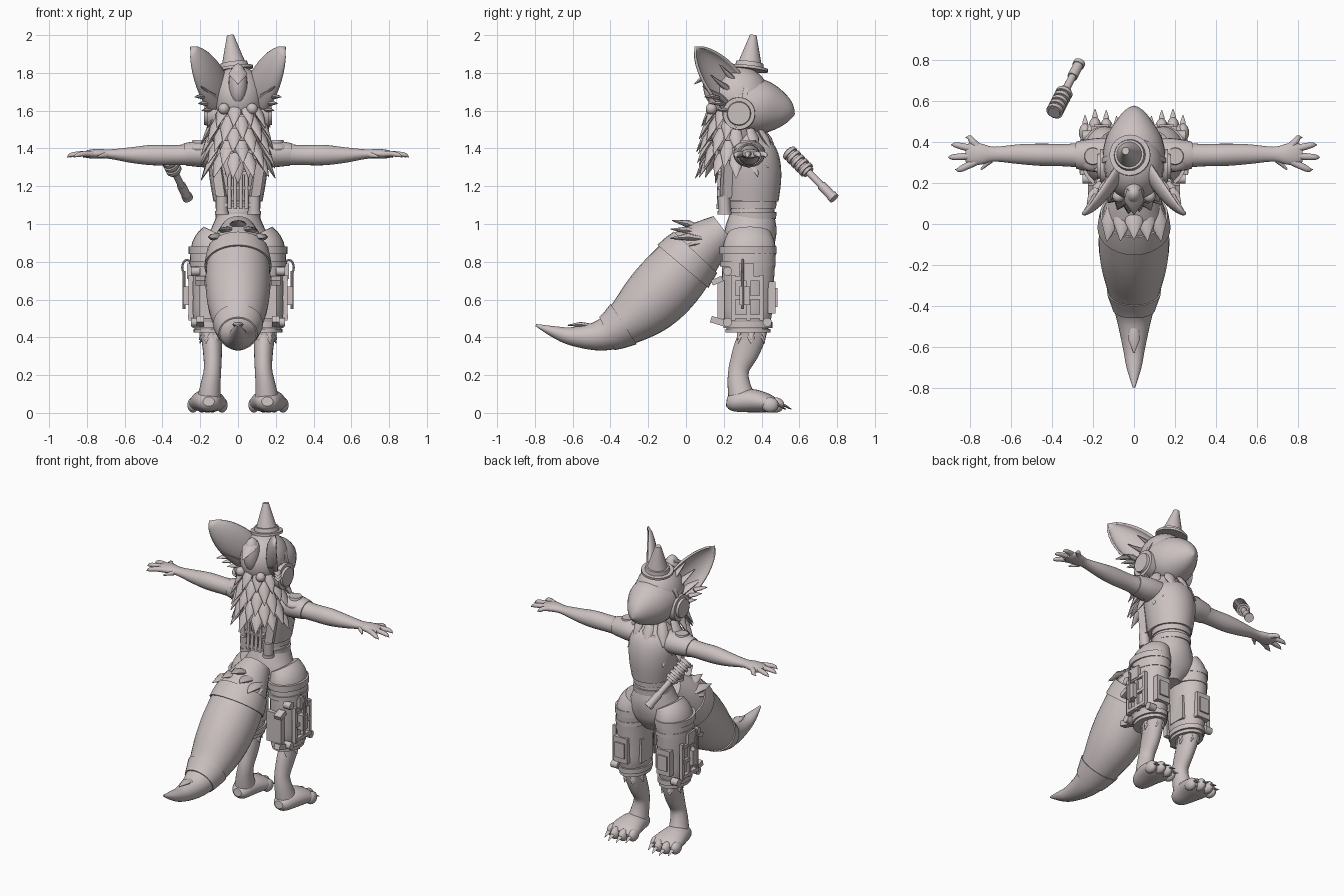
import bpy, bmesh, math, random
from mathutils import Vector, Matrix, Euler

random.seed(4)
cube = bpy.data.objects.get("Cube")
if cube:
    bpy.data.objects.remove(cube)

clay = bpy.data.materials.new("pale_rose_grey")
clay.use_nodes = True
colour = (0.6, 0.53, 0.53, 1)
clay.diffuse_color = colour
clay.node_tree.nodes["Principled BSDF"].inputs["Base Color"].default_value = colour
X, Y, Z = Vector((1, 0, 0)), Vector((0, 1, 0)), Vector((0, 0, 1))


def finish(bm, name, mirror=False, angle=40, thick=0):
    bmesh.ops.recalc_face_normals(bm, faces=bm.faces)
    mesh = bpy.data.meshes.new(name)
    bm.to_mesh(mesh)
    bm.free()
    mesh.materials.append(clay)
    ob = bpy.data.objects.new(name, mesh)
    bpy.context.scene.collection.objects.link(ob)
    bpy.ops.object.select_all(action='DESELECT')
    ob.select_set(True)
    bpy.context.view_layer.objects.active = ob
    bpy.ops.object.shade_smooth_by_angle(angle=math.radians(angle))
    if thick:
        ob.modifiers.new("thickness", 'SOLIDIFY').thickness = thick
    if mirror:
        ob.modifiers.new("mirror", 'MIRROR')
    return ob


def spline(pts, steps=4):
    """Catmull-Rom through (x, y, z, radius_u, radius_v) rings."""
    out = []
    for i in range(len(pts) - 1):
        a, b, c, d = pts[max(i - 1, 0)], pts[i], pts[i + 1], pts[min(i + 2, len(pts) - 1)]
        for s in range(steps):
            t = s / steps
            out.append([q + t / 2 * (r - p + t * (2 * p - 5 * q + 4 * r - e + t * (3 * (q - r) + e - p)))
                        for p, q, r, e in zip(a, b, c, d)])
    return out + [list(pts[-1])]


def tube(bm, rings, side=X, n=20):
    """Loft elliptical rings; radius_u lies along the side axis."""
    loops = []
    for i, r in enumerate(rings):
        t = Vector(rings[min(i + 1, len(rings) - 1)][:3]) - Vector(rings[max(i - 1, 0)][:3])
        v = t.cross(side).normalized()
        u = v.cross(t).normalized()
        c, ru, rv = Vector(r[:3]), max(r[3], .002), max(r[4], .002)
        loops.append([bm.verts.new(c + u * ru * math.cos(k * math.tau / n) + v * rv * math.sin(k * math.tau / n))
                      for k in range(n)])
    for a, b in zip(loops, loops[1:]):
        for k in range(n):
            bm.faces.new((a[k], a[(k + 1) % n], b[(k + 1) % n], b[k]))
    bm.faces.new(loops[0])
    bm.faces.new(loops[-1][::-1])


def rod(bm, a, b, r1, r2=None, n=14):
    d = (Vector(b) - Vector(a)).normalized()
    r2 = r1 if r2 is None else r2
    tube(bm, [(*a, r1, r1), (*b, r2, r2)], Y if abs(d.y) < .8 else X, n)


def ball(bm, c, r):
    bmesh.ops.create_uvsphere(bm, u_segments=20, v_segments=12, radius=1,
                              matrix=Matrix.LocRotScale(Vector(c), None, Vector(r)))


def box(bm, c, size, tilt=(0, 0, 0)):
    bmesh.ops.create_cube(bm, size=1, matrix=Matrix.LocRotScale(Vector(c), Euler(tilt), Vector(size)))


def tuft(bm, base, d, length, w):
    """Leaf-shaped lock of fur, bent slightly downward."""
    d = Vector(d).normalized()
    b = Vector(base)
    side = d.cross(Z) if abs(d.z) < .95 else X
    if abs(d.y) + abs(d.x) < .05:
        side = X
    mid = b + d * length * .45
    tip = b + d * length - Z * length * .12
    tube(bm, [(*b, w * .7, w * .4), (*mid, w, w * .45), (*tip, 0, 0)], side, 8)


def part(name, pts, side=X, mirror=False, n=24):
    bm = bmesh.new()
    tube(bm, spline(pts), side, n)
    return finish(bm, name, mirror)


# Torso, waist and hips
part("vest", [(0, .345, 1.12, .13, .145), (0, .345, 1.25, .152, .16), (0, .335, 1.35, .155, .155),
              (0, .315, 1.42, .12, .12), (0, .3, 1.52, .08, .08)])
part("waist", [(0, .355, 1.18, .12, .12), (0, .355, 1.1, .11, .115), (0, .35, 1.02, .115, .12)])
part("hips", [(0, .35, 1.05, .11, .118), (0, .345, .98, .14, .135), (0, .335, .91, .17, .135),
              (0, .33, .84, .15, .12), (0, .33, .77, .06, .08)])
bm = bmesh.new()
for z in (1.15, 1.1, 1.045):
    tube(bm, [(0, .355, z - .018, .118, .122), (0, .355, z + .018, .12, .124)], X, 28)
finish(bm, "waist_bands")

# Arms with sleeves and clawed hands
part("arms", [(.1, .335, 1.37, .07, .065), (.2, .335, 1.37, .068, .062), (.32, .335, 1.365, .055, .053),
              (.45, .337, 1.365, .054, .054), (.56, .34, 1.365, .048, .042), (.68, .34, 1.37, .036, .025),
              (.74, .34, 1.372, .05, .026), (.79, .342, 1.37, .056, .022), (.82, .342, 1.368, .04, .014)], Y, True)
bm = bmesh.new()
for tip, y in ((.82, .42), (.89, .385), (.905, .325), (.87, .265)):
    root = (.755, .34 + (y - .34) * .4, 1.37)
    tube(bm, spline([(*root, .018, .018), ((tip + .75) / 2, y * .75 + .085, 1.372, .017, .015),
                     (tip - .02, y, 1.365, .013, .012), (tip, y, 1.352, 0, 0)], 3), Y, 10)
rod(bm, (.7, .31, 1.365), (.745, .265, 1.355), .016, .004, 10)
finish(bm, "fingers", True)
part("sleeves", [(.1, .335, 1.372, .085, .07), (.18, .335, 1.372, .083, .072), (.25, .335, 1.37, .073, .064),
                 (.28, .335, 1.367, .066, .06)], Y, True)
bm = bmesh.new()
ball(bm, (.2, .33, 1.4), (.075, .075, .036))
rod(bm, (.2, .33, 1.42), (.2, .33, 1.445), .045, .04, 20)
finish(bm, "shoulder_pads", True)

# Back unit: rods, frame and side pods
bm = bmesh.new()
for x in (.015, .045):
    rod(bm, (x, .172, 1.08), (x, .178, 1.28), .01)
for z in (1.1, 1.19, 1.27):
    box(bm, (.03, .19, z), (.08, .04, .02))
rod(bm, (.085, .205, 1.06), (.085, .2, 1.15), .033)
rod(bm, (.085, .205, 1.05), (.085, .205, 1.07), .037)
box(bm, (.1, .215, 1.24), (.05, .05, .2), (0, .15, .3))
finish(bm, "back_unit", True, 30)

# Legs: padded shorts, digitigrade shins, paws
part("shorts", [(.11, .335, .95, .08, .115), (.14, .335, .88, .105, .14), (.15, .33, .77, .105, .14),
                (.15, .325, .62, .1, .135), (.15, .325, .52, .095, .13), (.15, .33, .44, .078, .11)], X, True)
part("shins", [(.145, .35, .48, .06, .09), (.14, .345, .4, .055, .075), (.135, .315, .32, .05, .07),
               (.135, .28, .23, .046, .055), (.145, .28, .15, .053, .06), (.155, .3, .06, .065, .075)], X, True)
part("feet", [(.155, .215, .06, .03, .025), (.155, .25, .058, .06, .05), (.16, .34, .065, .085, .062),
              (.16, .43, .052, .1, .05), (.16, .48, .04, .08, .03)], X, True)
bm = bmesh.new()
claws = bmesh.new()
for x, y in ((.085, .44), (.135, .47), (.19, .475), (.238, .445)):
    ball(bm, (x, y, .042), (.03, .045, .04))
    tuft(claws, (x, y + .02, .05), (0, 1, -.35), .068, .014)
finish(bm, "toes", True)
finish(claws, "toe_claws", True)
bm = bmesh.new()
for z, s in ((.39, .05), (.42, .06)):
    for k in range(6):
        a = k * math.tau / 6
        tuft(bm, (.14 + .045 * math.cos(a), .345 + .065 * math.sin(a), z + .03),
             (.35 * math.cos(a), .35 * math.sin(a), -1), s, .02)
finish(bm, "shin_fur", True)

# Thigh gear: straps, frames, pouches, fins, hooks
bm = bmesh.new()
for z, ru, rv, h in ((.86, .115, .15, .02), (.79, .112, .147, .014), (.465, .095, .13, .016), (.435, .088, .12, .01)):
    tube(bm, [(.147, .328, z - h, ru, rv), (.147, .328, z + h, ru, rv)], X, 28)
finish(bm, "thigh_straps", True)
bm = bmesh.new()
for y in (.25, .33, .4):
    box(bm, (.25, y, .61), (.025, .022, .24))
for z in (.51, .61, .71):
    box(bm, (.25, .325, z), (.03, .16, .022))
box(bm, (.265, .31, .62), (.05, .055, .1))
box(bm, (.255, .32, .75), (.03, .08, .08))
box(bm, (.16, .455, .61), (.1, .04, .17))
box(bm, (.16, .475, .61), (.07, .02, .1))
box(bm, (.15, .185, .6), (.11, .035, .2))
box(bm, (.2, .165, .7), (.05, .06, .03), (.4, 0, 0))
box(bm, (.2, .17, .485), (.04, .08, .035), (-.3, 0, 0))
box(bm, (.065, .34, .6), (.025, .12, .16))
for y, z in ((.22, .48), (.43, .48), (.22, .75)):
    rod(bm, (.2, y, z), (.25, y, z), .024)
finish(bm, "thigh_frames", True, 30)
bm = bmesh.new()
hook = [(.27 + .025 * math.cos(a), .3, .77 + .04 * math.sin(a), .006, .006)
        for a in [k * math.pi * 1.5 / 12 - .8 for k in range(13)]]
tube(bm, hook, Y, 8)
rod(bm, (.285, .3, .75), (.285, .3, .55), .008, None, 8)
finish(bm, "thigh_hooks", True)

# Tail with bands and fur
tail = [(0, .2, .97, .09, .09), (0, .05, .85, .155, .15), (0, -.08, .7, .172, .175), (0, -.2, .575, .16, .165),
        (0, -.33, .47, .125, .12), (0, -.45, .41, .088, .082), (0, -.6, .405, .055, .05),
        (0, -.7, .43, .036, .03), (0, -.795, .465, .006, .006)]
part("tail", tail, n=28)
rings = spline(tail)
for name, lo, hi in (("tail_base_band", 4, 7), ("tail_tip_band", 16, 20)):
    bm = bmesh.new()
    tube(bm, [r[:3] + [r[3] * 1.06, r[4] * 1.06] for r in rings[lo:hi]], X, 28)
    finish(bm, name)
bm = bmesh.new()
for x in (-.1, -.05, 0, .05, .1):
    tuft(bm, (x, .08, .97 - abs(x) * .5), (x * 2, -1, .45 - abs(x) * 3), .17, .045)
for side in (-1, 1):
    for z in (.84, .9):
        tuft(bm, (side * .1, .1, z), (side * .3, -1, -.1), .15, .035)
tuft(bm, (0, -.22, .69), (0, -1, -.6), .17, .04)
tuft(bm, (0, -.5, .46), (0, -1, .15), .13, .03)
finish(bm, "tail_fur")

# Head, visor and earphones
bm = bmesh.new()
ball(bm, (0, .28, 1.67), (.145, .165, .165))
finish(bm, "head")
part("visor", [(0, .25, 1.64, .15, .145), (0, .34, 1.625, .152, .15), (0, .42, 1.615, .135, .14),
               (0, .5, 1.6, .088, .098), (0, .55, 1.588, .045, .052), (0, .575, 1.58, .004, .004)], n=28)
bm = bmesh.new()
tube(bm, [(0, .29, 1.64, .158, .155), (0, .315, 1.635, .158, .155)], X, 32)
finish(bm, "visor_band")
bm = bmesh.new()
rod(bm, (.12, .28, 1.585), (.165, .28, 1.585), .088, .085, 28)
rod(bm, (.16, .28, 1.585), (.18, .28, 1.585), .065, .06, 28)
finish(bm, "earphones", True, 30)

# Ears: concave leaf-shaped shells with inner fur
bm = bmesh.new()
base, tip = Vector((.1, .28, 1.66)), Vector((.25, .045, 1.94))
axis = (tip - base).normalized()
opening = Vector((.75, .6, 0))
opening = (opening - axis * opening.dot(axis)).normalized()
across = axis.cross(opening)
grid = []
for k in range(11):
    t = k / 10
    w = .125 * (1 - t) ** .75 * (.85 + 1.1 * t)
    c = base.lerp(tip, t)
    grid.append([bm.verts.new(c + across * w * math.cos(a) - opening * w * .6 * math.sin(a))
                 for a in [j * math.pi / 12 for j in range(13)]])
for p, q in zip(grid, grid[1:]):
    for j in range(12):
        bm.faces.new((p[j], p[j + 1], q[j + 1], q[j]))
bmesh.ops.remove_doubles(bm, verts=bm.verts, dist=.0005)
finish(bm, "ears", True, 60, .012)
bm = bmesh.new()
for k in (-1, 0, 1):
    tuft(bm, base + across * .05 * k - opening * .03, axis + across * .15 * k, .22, .032)
    tuft(bm, base + across * (-.09) + axis * .05 * (k + 1), axis - across * .7, .09, .025)
finish(bm, "ear_fur", True)

# Hair crest and fur mane
bm = bmesh.new()
ball(bm, (0, .15, 1.74), (.05, .06, .11))
tuft(bm, (0, .17, 1.82), (0, -1, -.5), .14, .05)
for s in (-1, 1):
    ball(bm, (s * .075, .135, 1.61), (.03, .03, .03))
finish(bm, "hair_crest")
bm = bmesh.new()
ball(bm, (0, .25, 1.5), (.125, .12, .17))
for row in range(5):
    z = 1.63 - row * .065
    count = 11
    for k in range(count):
        a = (k + row % 2 * .5) * math.tau / count
        if math.sin(a) > .2 and row < 2:
            continue
        ca, sa = math.cos(a), math.sin(a)
        r = .115 + .012 * min(row, 2)
        tuft(bm, (r * ca * .9, .265 + r * sa, z), (ca * .55, sa * .6, -.85),
             .13 + random.uniform(-.015, .02), .036)
for x, z in ((0, 1.36), (-.05, 1.39), (.05, 1.39)):
    tuft(bm, (x, .17, z), (x, -.1, -1), .13, .035)
    tuft(bm, (x, .43, z + .04), (x, .35, -1), .13, .04)
finish(bm, "fur_mane")

# Small tilted party hat
bm = bmesh.new()
up = Vector((-.12, .12, 1)).normalized()
foot = Vector((-.02, .335, 1.825))
rod(bm, foot - up * .01, foot + up * .005, .1, .1, 24)
rod(bm, foot, foot + up * .03, .078, .072, 24)
rod(bm, foot, foot + up * .177, .07, .018, 24)
finish(bm, "hat")

# Floating baton with a ridged grip
bm = bmesh.new()
a, b = Vector((-.39, .54, 1.385)), Vector((-.265, .785, 1.135))
for lo, hi, r in ((0, .45, .032), (.4, .75, .019), (.72, 1, .025), (.94, 1, .029)):
    rod(bm, a.lerp(b, lo), a.lerp(b, hi), r)
for k in range(5):
    rod(bm, a.lerp(b, .02 + k * .085), a.lerp(b, .07 + k * .085), .042, .042, 18)
finish(bm, "baton", False, 30)
